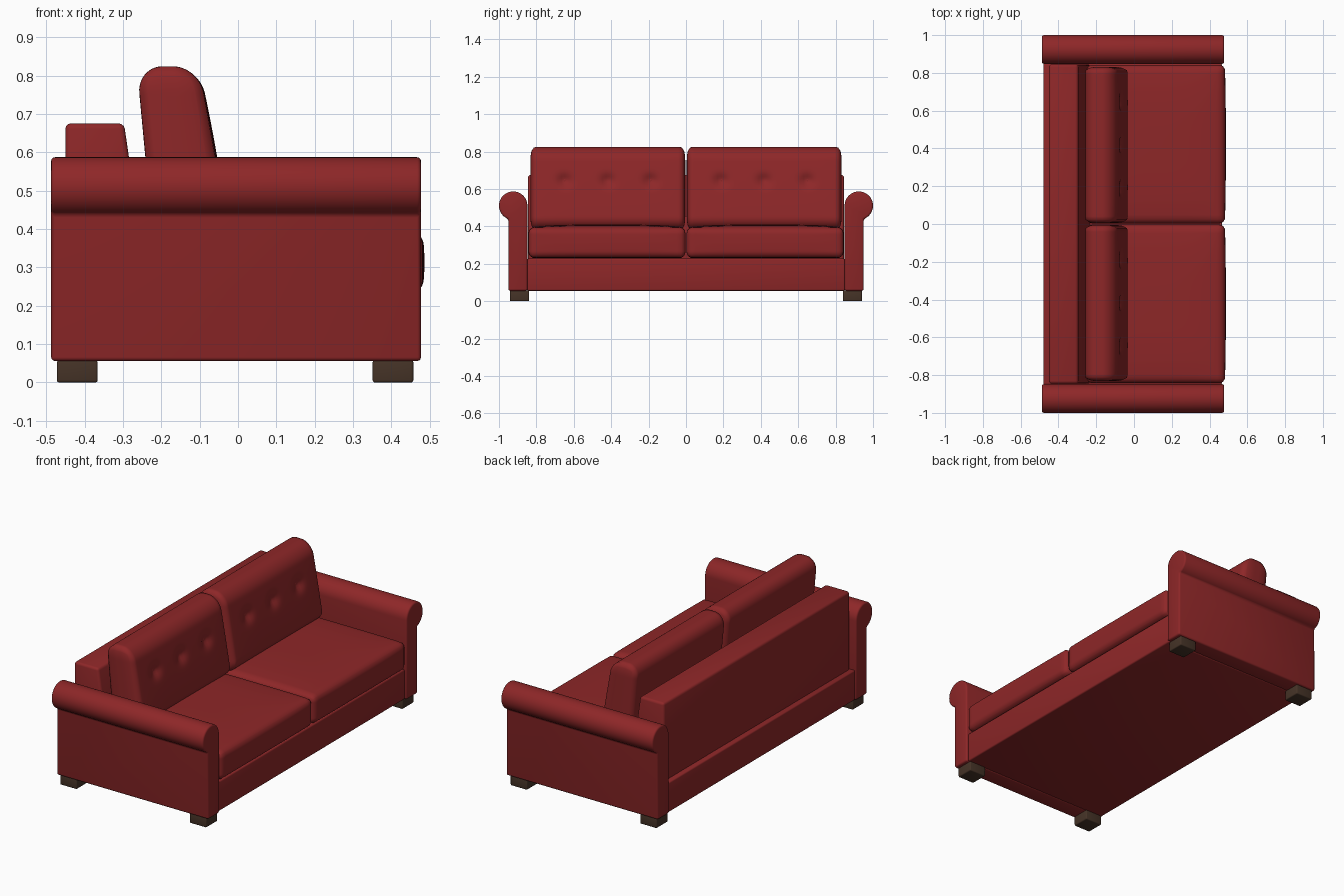
import bpy, bmesh, math
from mathutils import Vector

if "Cube" in bpy.data.objects:
    bpy.data.objects.remove(bpy.data.objects["Cube"])


def material(name, rgb):
    m = bpy.data.materials.new(name)
    m.diffuse_color = (*rgb, 1)
    m.use_nodes = True
    m.node_tree.nodes["Principled BSDF"].inputs["Base Color"].default_value = m.diffuse_color
    return m


RED = material("red leather", (0.27, 0.020, 0.021))
BROWN = material("dark brown wood", (0.060, 0.033, 0.020))


def finish(bm, name, mat, angle=40):
    bmesh.ops.recalc_face_normals(bm, faces=bm.faces[:])
    me = bpy.data.meshes.new(name)
    bm.to_mesh(me)
    bm.free()
    me.materials.append(mat)
    ob = bpy.data.objects.new(name, me)
    bpy.context.collection.objects.link(ob)
    bpy.ops.object.select_all(action='DESELECT')
    ob.select_set(True)
    bpy.context.view_layer.objects.active = ob
    bpy.ops.object.shade_smooth_by_angle(angle=math.radians(angle))
    return ob


def prism(name, profile, axis, lo, hi, mat, bevel, sharp=30):
    """Extrude a 2D profile along x (profile is y,z) or y (profile is x,z)."""
    bm = bmesh.new()
    place = (lambda a, b, t: (t, a, b)) if axis == 'x' else (lambda a, b, t: (a, t, b))
    face = bm.faces.new([bm.verts.new(place(a, b, lo)) for a, b in profile])
    ext = bmesh.ops.extrude_face_region(bm, geom=[face])
    shift = Vector(place(0, 0, hi - lo))
    for v in ext['geom']:
        if isinstance(v, bmesh.types.BMVert):
            v.co += shift
    bmesh.ops.recalc_face_normals(bm, faces=bm.faces[:])
    edges = [e for e in bm.edges if e.calc_face_angle(0) > math.radians(sharp)]
    bmesh.ops.bevel(bm, geom=edges, offset=bevel, segments=3, profile=0.5,
                    affect='EDGES', clamp_overlap=True)
    return finish(bm, name, mat)


def cushion(name, lo, hi, radii, cuts, shape):
    """Rounded box, with a function to puff, lean or dimple its points."""
    lo, hi = Vector(lo), Vector(hi)
    mid, half = (lo + hi) / 2, (hi - lo) / 2
    bm = bmesh.new()
    bmesh.ops.create_cube(bm, size=2)
    bmesh.ops.subdivide_edges(bm, edges=bm.edges[:], cuts=cuts, use_grid_fill=True)
    for v in bm.verts:
        u = v.co.copy()
        p = Vector([u[i] * half[i] for i in range(3)])
        inner = Vector([max(-half[i] + radii[i], min(half[i] - radii[i], p[i])) for i in range(3)])
        e = Vector([(p[i] - inner[i]) / radii[i] for i in range(3)])
        if e.length > 1e-6:
            e.normalize()
        q = inner + Vector([e[i] * radii[i] for i in range(3)])
        v.co = mid + shape(q, Vector([q[i] / half[i] for i in range(3)]))
    return finish(bm, name, RED, 60)


# Base frame and sloping back rest
prism("base", [(-0.48, 0.056), (0.465, 0.056), (0.465, 0.228), (-0.48, 0.228)],
      'y', -0.85, 0.85, RED, 0.008)
prism("back_rest", [(-0.45, 0.21), (-0.23, 0.21), (-0.297, 0.675), (-0.45, 0.675)],
      'y', -0.845, 0.845, RED, 0.014)

TUFTS = (-0.23, 0.0, 0.23)
TUFT_Z = 0.645


def seat_shape(q, n):
    puff = max(0, 1 - n.x ** 4) * max(0, 1 - n.y ** 4)
    q.z += 0.016 * puff * max(0, n.z)
    q.x += 0.006 * max(0, n.x) * (1 - n.y ** 4) * (1 - n.z ** 2)
    return q


def back_shape(q, n):
    thick = 1 - 0.10 * n.z
    bulge = 0.006 * max(0, n.x) * (1 - n.y ** 4) * (1 - n.z ** 2)
    dip = sum(math.exp(-((q.y - t) ** 2 + (q.z + 0.603 - TUFT_Z) ** 2) / 0.0011) for t in TUFTS)
    q.x = q.x * thick - 0.135 * q.z + bulge - (0.022 * dip if n.x > 0.5 else 0)
    return q


for s, side in ((-1, "left"), (1, "right")):
    # Rolled arm
    cy, cz, r = 0.924, 0.511, 0.076
    a0 = -70
    arc = [(cy + r * math.cos(math.radians(a0 + (180 - a0) * i / 28)),
            cz + r * math.sin(math.radians(a0 + (180 - a0) * i / 28))) for i in range(29)]
    outline = [(0.848, 0.056), (0.95, 0.056)] + arc
    prism(side + "_arm", [(s * y, z) for y, z in outline], 'x', -0.487, 0.477, RED, 0.01)

    # Seat and back cushions
    y0, y1 = sorted((s * 0.003, s * 0.842))
    cushion(side + "_seat_cushion", (-0.25, y0, 0.232), (0.48, y1, 0.394),
            (0.03, 0.025, 0.035), 36, seat_shape)
    y0, y1 = sorted((s * 0.004, s * 0.832))
    cushion(side + "_back_cushion", (-0.243, y0, 0.382), (-0.063, y1, 0.824),
            (0.075, 0.022, 0.07), 44, back_shape)

    # Tufting buttons
    for i, t in enumerate(TUFTS):
        bm = bmesh.new()
        bmesh.ops.create_uvsphere(bm, u_segments=12, v_segments=8, radius=0.012)
        for v in bm.verts:
            v.co.x *= 0.5
            v.co += Vector((-0.091, s * 0.418 + t, TUFT_Z))
        finish(bm, f"{side}_button_{i + 1}", RED)

    # Block feet
    for x, end in ((-0.419, "back"), (0.404, "front")):
        prism(f"{side}_{end}_foot",
              [(x - 0.053, 0), (x + 0.053, 0), (x + 0.053, 0.058), (x - 0.053, 0.058)],
              'y', s * 0.89 - 0.051, s * 0.89 + 0.051, BROWN, 0.006)
